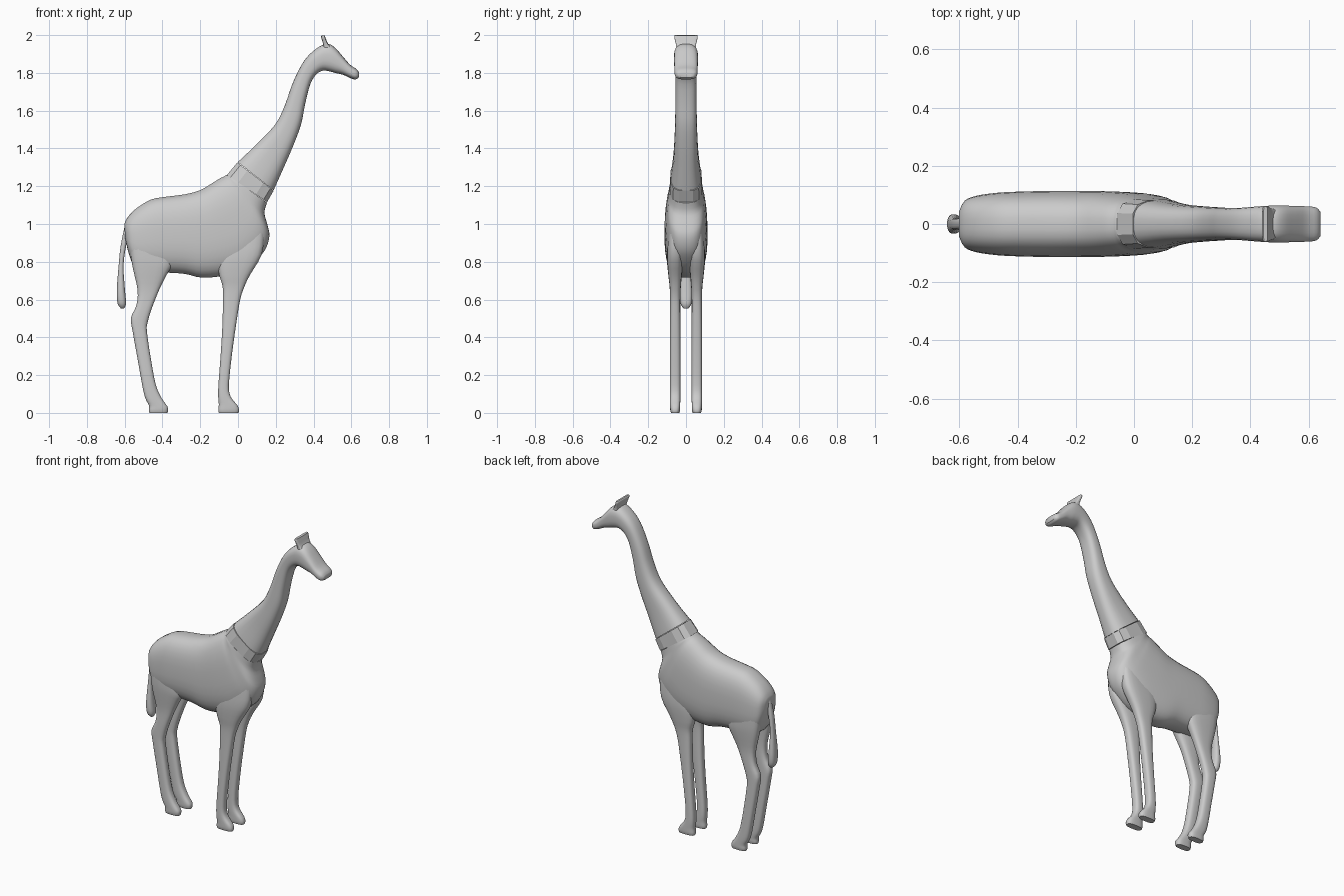
import bpy, bmesh, math
from mathutils import Vector


def spow(v, e):
    return math.copysign(abs(v) ** e, v)


def smooth_path(st, steps):
    """Catmull-Rom interpolation between stations."""
    out = []
    for i in range(len(st) - 1):
        p0, p1 = st[max(i - 1, 0)], st[i]
        p2, p3 = st[i + 1], st[min(i + 2, len(st) - 1)]
        for k in range(steps):
            t = k / steps
            out.append([0.5 * (2 * b + (c - a) * t + (2 * a - 5 * b + 4 * c - d) * t * t
                               + (3 * b - a - 3 * c + d) * t ** 3)
                        for a, b, c, d in zip(p0, p1, p2, p3)])
    out.append(list(st[-1]))
    return out


def loft(name, stations, power=2.5, side=1, sides=24, steps=3, angle=45):
    """Stations: (ax, az, bx, bz, half width[, y centre]); A and B are silhouette edges."""
    st = [tuple(s) if len(s) == 6 else tuple(s) + (0.0,) for s in stations]
    bm = bmesh.new()
    rings = []
    for ax, az, bx, bz, w, yc in smooth_path(st, steps):
        ring = []
        for i in range(sides):
            a = 2 * math.pi * (i + 0.5) / sides
            c, s = spow(math.cos(a), 2 / power), spow(math.sin(a), 2 / power)
            f = (1 - c) / 2
            ring.append(bm.verts.new(Vector((ax + (bx - ax) * f, side * (yc + w * s), az + (bz - az) * f))))
        rings.append(ring)
    for r, q in zip(rings, rings[1:]):
        for i in range(sides):
            j = (i + 1) % sides
            bm.faces.new((r[i], r[j], q[j], q[i]))
    bm.faces.new(rings[0])
    bm.faces.new(rings[-1])
    bmesh.ops.recalc_face_normals(bm, faces=bm.faces)
    me = bpy.data.meshes.new(name)
    bm.to_mesh(me)
    bm.free()
    ob = bpy.data.objects.new(name, me)
    bpy.context.collection.objects.link(ob)
    bpy.ops.object.select_all(action='DESELECT')
    ob.select_set(True)
    bpy.context.view_layer.objects.active = ob
    bpy.ops.object.shade_smooth_by_angle(angle=math.radians(angle))
    return ob


# torso, fanning round the chest to the slanted collar seam
loft("body", [
    (-.602, 1.00, -.597, .92, .045), (-.585, 1.035, -.577, .84, .08),
    (-.54, 1.082, -.545, .77, .097), (-.46, 1.13, -.47, .745, .108),
    (-.38, 1.145, -.38, .742, .112), (-.28, 1.158, -.28, .735, .114),
    (-.20, 1.18, -.19, .715, .114), (-.14, 1.215, -.08, .725, .113),
    (-.10, 1.24, .03, .755, .11), (-.08, 1.25, .11, .82, .106),
    (-.07, 1.255, .15, .875, .101), (-.065, 1.258, .167, .94, .097),
    (-.06, 1.26, .155, 1.0, .094), (-.057, 1.26, .14, 1.06, .091),
    (-.055, 1.262, .154, 1.112, .087)], power=2.7, sides=32)

# flat panelled collar band
loft("collar", [(-.06, 1.262, .156, 1.114, .087), (-.006, 1.327, .191, 1.175, .083)],
     power=3.2, sides=12, steps=1, angle=10)

# neck and head in one sweep
loft("neck_and_head", [
    (-.002, 1.328, .189, 1.178, .081), (.09, 1.415, .238, 1.288, .067),
    (.196, 1.526, .291, 1.41, .060), (.249, 1.632, .334, 1.526, .057),
    (.286, 1.738, .355, 1.632, .055), (.334, 1.839, .382, 1.738, .055),
    (.38, 1.90, .413, 1.79, .058), (.44, 1.945, .45, 1.812, .062),
    (.48, 1.953, .49, 1.806, .064), (.514, 1.934, .515, 1.799, .064),
    (.551, 1.892, .555, 1.79, .062), (.593, 1.844, .595, 1.772, .061),
    (.628, 1.82, .622, 1.765, .057), (.641, 1.802, .639, 1.775, .042)], power=2.8)

# wide horn crest
loft("horns", [(.455, 1.92, .505, 1.92, .052), (.450, 1.955, .478, 1.952, .054),
               (.440, 1.99, .464, 1.985, .062), (.445, 2.0, .459, 1.998, .06)], power=5)

# tail with tuft
loft("tail", [(-.602, .98, -.572, .97, .018), (-.622, .88, -.593, .88, .02),
              (-.632, .78, -.606, .78, .021), (-.642, .65, -.598, .65, .033),
              (-.638, .58, -.592, .58, .03), (-.62, .553, -.603, .553, .012)], sides=16)

# legs, left and right
HIND = [(-.36, .92, -.575, .92, .04, .06), (-.345, .80, -.568, .83, .043, .058),
        (-.372, .74, -.556, .76, .037, .059), (-.413, .66, -.532, .65, .029, .057),
        (-.455, .556, -.538, .57, .0275, .0575), (-.478, .48, -.567, .503, .0275, .0575),
        (-.482, .43, -.558, .43, .0275, .0575), (-.46, .28, -.531, .28, .0275, .0575),
        (-.435, .15, -.508, .15, .0275, .0575), (-.405, .08, -.492, .08, .0275, .0575),
        (-.374, .035, -.472, .04, .027, .0575), (-.37, .015, -.472, .015, .026, .0575),
        (-.373, 0, -.470, 0, .022, .0575)]
FRONT = [(.14, .96, -.08, .94, .035, .058), (.127, .84, -.11, .82, .043, .058),
         (.064, .73, -.100, .73, .036, .058), (.035, .67, -.082, .67, .03, .057),
         (.012, .60, -.080, .60, .0275, .0575), (-.01, .466, -.083, .46, .0275, .0575),
         (-.032, .307, -.092, .307, .0275, .0575), (-.048, .148, -.104, .148, .0275, .0575),
         (-.038, .085, -.105, .085, .0275, .0575), (-.003, .04, -.102, .045, .027, .0575),
         (.006, .015, -.105, .015, .026, .0575), (.003, 0, -.102, 0, .022, .0575)]
for side, label in ((1, "left"), (-1, "right")):
    loft(f"hind_leg_{label}", HIND, power=3, side=side, sides=20)
    loft(f"front_leg_{label}", FRONT, power=3, side=side, sides=20)
